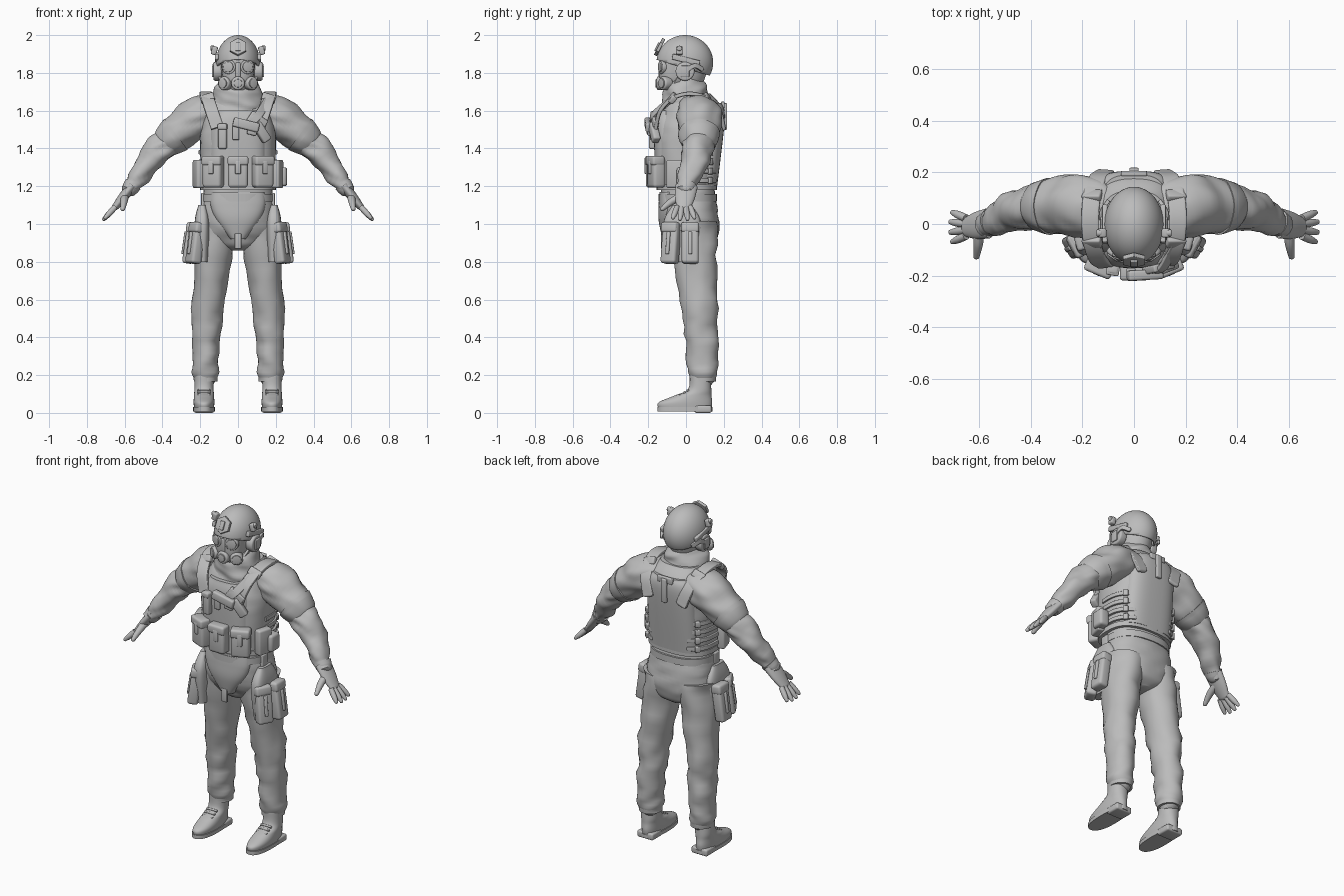
import bpy, bmesh, math
from mathutils import Vector, Matrix, noise

if "Cube" in bpy.data.objects:
    bpy.data.objects.remove(bpy.data.objects["Cube"], do_unlink=True)
grey = bpy.data.materials.new("plain_grey")
grey.use_nodes = True
grey.diffuse_color = (.5, .5, .5, 1)
grey.node_tree.nodes["Principled BSDF"].inputs["Base Color"].default_value = grey.diffuse_color
made = []
X, Y, Z = Matrix.Identity(3)
FRONT = -Y

def finish(name, bm, pair=False):
    """Turn a bmesh into an object, mirrored across x when it is a pair."""
    bmesh.ops.recalc_face_normals(bm, faces=bm.faces)
    mesh = bpy.data.meshes.new(name)
    bm.to_mesh(mesh)
    bm.free()
    mesh.materials.append(grey)
    part = bpy.data.objects.new(name, mesh)
    bpy.context.collection.objects.link(part)
    if pair:
        part.modifiers.new("Mirror", 'MIRROR').use_mirror_merge = False
    made.append(part)
    return part

def spline(rows, steps=10):
    """Smooth interpolation through section rows."""
    rows = [Vector(row) for row in rows]
    padded = [rows[0], *rows, rows[-1]]
    result = []
    for before, start, end, after in zip(padded, rows, rows[1:], padded[3:]):
        for step in range(steps):
            t = step / steps
            leave, arrive = (end - before) / 2, (after - start) / 2
            result.append(start.lerp(end, t * t * (3 - 2 * t)) + leave * t * (1 - t) ** 2 - arrive * t * t * (1 - t))
    return result + [rows[-1]]

def loft(name, rings, pair, power, wrinkle, sides=48):
    """Skin rounded sections, each a centre with two half axes."""
    bm, loops = bmesh.new(), []
    for centre, a, b in rings:
        loop = []
        for k in range(sides):
            angle = math.tau * k / sides
            u, v = (math.copysign(abs(f(angle)) ** (2 / power), f(angle)) for f in (math.cos, math.sin))
            spoke = a * u + b * v
            point = centre + spoke
            fold = noise.noise(Vector((point.x + point.z, point.y, point.z * 2)) * 10)
            loop.append(bm.verts.new(point + spoke.normalized() * wrinkle * fold))
        loops.append(loop)
    for low, high in zip(loops, loops[1:]):
        for k in range(sides):
            bm.faces.new((low[k - 1], low[k], high[k], high[k - 1]))
    bm.faces.new(loops[0])
    bm.faces.new(loops[-1])
    return finish(name, bm, pair)

def stack(name, rows, x=0, power=2.4, wrinkle=0):
    """Level sections: height, y centre, half width, half depth."""
    rings = [(Vector((x, y, z)), X * wide, Y * deep) for z, y, wide, deep in spline(rows)]
    return loft(name, rings, x > 0, power, wrinkle)

def limb(name, joints, radii, deep=1.1, pair=True, power=2, wrinkle=0, side=Y):
    """Sections square to a path, closed with a rounded tip."""
    rows = spline([(*joint, radius) for joint, radius in zip(joints, radii)])
    path = [row.to_3d() for row in rows]
    rings = []
    for i, centre in enumerate(path):
        ahead = (path[min(i + 1, len(path) - 1)] - path[max(i - 1, 0)]).normalized()
        across = (side - ahead * side.dot(ahead)).normalized()
        rings.append((centre, across.cross(ahead) * rows[i].w, across * rows[i].w * deep))
    centre, a, b = rings[-1]
    for turn in (.5, 1, 1.4):
        rings.append((centre + ahead * a.length * math.sin(turn), a * math.cos(turn), b * math.cos(turn)))
    return loft(name, rings, pair, power, wrinkle)

def strap(name, points, width, side=X, pair=False, thick=.008):
    limb(name, points, [thick] * len(points), width / thick, pair, power=6, side=side)

def box(name, place, size, yaw=0, roll=0, pitch=0, pair=False):
    bm = bmesh.new()
    spin = Matrix.Rotation(yaw, 4, 'Z') @ Matrix.Rotation(roll, 4, 'Y') @ Matrix.Rotation(pitch, 4, 'X')
    bmesh.ops.create_cube(bm, size=1, matrix=Matrix.Translation(place) @ spin @ Matrix.Diagonal((*size, 1)))
    bmesh.ops.bevel(bm, geom=bm.edges[:], offset=min(size) / 4, segments=3, profile=.5, affect='EDGES')
    return finish(name, bm, pair)

def disc(name, place, facing, radius, depth, pair=False, sides=28):
    bm = bmesh.new()
    spin = Vector(facing).to_track_quat('Z', 'Y').to_matrix().to_4x4()
    bmesh.ops.create_cone(bm, cap_ends=True, segments=sides, radius1=radius, radius2=radius,
                          depth=depth, matrix=Matrix.Translation(place) @ spin)
    rims = [edge for edge in bm.edges if any(len(face.verts) > 4 for face in edge.link_faces)]
    bmesh.ops.bevel(bm, geom=rims, offset=depth / 5, segments=3, profile=.5, affect='EDGES')
    return finish(name, bm, pair)

def on_vest(degrees, height):
    """Point and outward yaw on the vest wall, counted from the front."""
    wide, deep, power = .2, .16, 2.6
    s, c = math.sin(math.radians(degrees)), math.cos(math.radians(degrees))
    reach = (abs(s / wide) ** power + abs(c / deep) ** power) ** (-1 / power)
    slope = [math.copysign(abs(q * reach / r) ** (power - 1) / r, q) for q, r in ((s, wide), (c, deep))]
    return Vector((s * reach, .01 - c * reach, height)), math.atan2(*slope)

def attach(name, degrees, height, size, lift, roll=0, pair=False):
    """Set a box on the vest wall, facing outward."""
    place, yaw = on_vest(degrees, height)
    box(name, place + Matrix.Rotation(yaw, 3, 'Z') @ FRONT * lift, size, yaw, roll, pair=pair)

# Trousers
hip, knee, ankle = Vector((.11, .035, 1)), Vector((.165, .075, .5)), Vector((.17, .09, .2))
stack("trouser_seat", [(1.18, .01, .18, .14), (1, .025, .2, .15), (.9, .04, .14, .12), (.86, .04, .04, .07)], wrinkle=.008)
limb("trouser_legs", [hip, knee, ankle], [.11, .08, .066], 1.15, wrinkle=.016)
stack("trouser_hems", [(z, ankle.y, .064, .07) for z in (.165, .21)], ankle.x, 2, .006)
# Boots
foot = ankle.x + .01
stack("boots", [(.02, -.005, .052, .14), (.055, -.003, .055, .142), (.09, .035, .053, .1), (.125, .072, .051, .062),
                (.2, .075, .05, .055)], foot, 2.2)
stack("boot_soles", [(z, -.006, .057, .146) for z in (.008, .03)], foot)
box("boot_heels", (foot, .09, .02), (.105, .09, .04), pair=True)
for i in range(3):
    box("boot_laces", (foot, -.03 + i / 50, .095 + i / 80), (.07, .012, .012), pitch=.6, pair=True)

# Vest, belt and collar
stack("vest", [(1.18, 0, .19, .15), (1.45, .01, .2, .17), (1.6, .035, .17, .16), (1.69, .03, .12, .1)],
      power=2.6, wrinkle=.004)
stack("vest_hem", [(z, .005, .2, .16) for z in (1.18, 1.21)], power=2.6)
stack("belt", [(z, .01, .19, .155) for z in (1.12, 1.16)])
stack("collar", [(1.58, .01, .16, .14), (1.67, 0, .135, .125), (1.73, -.005, .115, .11), (1.77, 0, .08, .08)],
      power=2, wrinkle=.015)
stack("front_plate", [(1.2, -.07, .15, .09), (1.5, -.07, .15, .1), (1.6, -.06, .11, .09)], power=3)
stack("back_plate", [(1.2, .08, .16, .085), (1.55, .1, .155, .105), (1.64, .09, .12, .1)], power=3)
attach("back_yoke", 180, 1.63, (.1, .02, .035), .025)
attach("drag_handle", 180, 1.57, (.035, .02, .14), .038)
arch = []
for turn in (math.pi * k / 6 for k in range(7)):
    rise = math.sin(turn)
    arch.append(Vector((.11 + .06 * rise, .02 - .18 * math.cos(turn), 1.51 + .18 * rise)))
strap("shoulder_straps", arch, .034, pair=True, thick=.011)
for place, pitch in ((arch[2], .9), (arch[4], -.9)):
    box("strap_buckles", place, (.075, .045, .03), roll=.3, pitch=pitch, pair=True)

# Side webbing
for i in range(4):
    height = 1.23 + i / 20
    strap("side_webbing", [on_vest(angle, height)[0] for angle in range(80, 150, 15)], .012, Z, True)
    attach("webbing_loops", 125, height, (.03, .02, .035), .006, pair=True)
# Chest pouches
for angle in (-40, 0, 40):
    attach("magazine_pouch", angle, 1.275, (.105, .07, .165), .028)
    attach("pouch_flap", angle, 1.335, (.11, .07, .05), .034)
    attach("pouch_tab", angle, 1.3, (.03, .02, .07), .06)
attach("side_pouches", 72, 1.265, (.09, .045, .15), .016, pair=True)
attach("utility_pouch", 85, 1.25, (.08, .06, .1), .03)
# Chest gear
attach("radio", -26, 1.465, (.045, .04, .135), .03)
attach("radio_cap", -26, 1.515, (.05, .04, .03), .035)
attach("chest_tab", -4, 1.49, (.035, .02, .09), .03)
attach("sidearm_body", 14, 1.525, (.14, .04, .05), .048, .25)
attach("sidearm_guard", 24, 1.495, (.05, .03, .05), .045, .25)
attach("sidearm_grip", 38, 1.485, (.05, .04, .11), .035, -.6)
attach("holster_panel", 30, 1.535, (.1, .03, .09), .028, .6)
strap("holster_strap", [(.06, -.185, 1.53), (.11, -.17, 1.58), arch[2]], .022, X - Z)

# Groin guard
stack("groin_guard", [(1.17, -.09, .14, .05), (1.1, -.09, .145, .055), (1.02, -.09, .115, .055), (.92, -.085, .04, .04)])
box("guard_tongue", (0, -.125, .91), (.036, .014, .08))
# Thigh rigs
stack("thigh_panels", [(1.1, -.02, .02, .05), (1, -.02, .04, .1), (.8, -.02, .03, .08)], .19, 3)
for x, y, yaw in ((.225, -.08, -.5), (.252, .022, 0)):
    pouch = Vector((x, y, .9))
    box("thigh_pouches", pouch, (.06, .09, .22), yaw, -.14, pair=True)
    box("thigh_pouch_lids", pouch + Z * .08 - X * .01, (.065, .095, .055), yaw, -.14, pair=True)
    box("thigh_pouch_tabs", pouch + Matrix.Rotation(yaw, 3, 'Z') @ X * .03, (.02, .02, .12), yaw, -.14, pair=True)
box("belt_hangers", (.185, -.02, 1.1), (.02, .05, .13), pair=True)

# Arms
neck, shoulder, sleeve = Vector((.1, .05, 1.6)), Vector((.2, .07, 1.57)), Vector((.35, .07, 1.458))
elbow, wrist, knuckle = Vector((.43, .06, 1.38)), Vector((.57, 0, 1.19)), Vector((.65, -.012, 1.09))
limb("upper_sleeves", [neck, shoulder, sleeve], [.09, .11, .09], wrinkle=.014)
limb("sleeve_cuffs", [shoulder.lerp(sleeve, .85), sleeve], [.1, .095], wrinkle=.008)
limb("forearms", [shoulder.lerp(sleeve, .7), elbow, wrist], [.08, .074, .042], wrinkle=.02)
limb("wrist_cuffs", [elbow.lerp(wrist, .9), wrist], [.047, .044])
# Gloved hands, fingers fanned about the middle
limb("palms", [elbow.lerp(wrist, .95), wrist.lerp(knuckle, .5), knuckle], [.028, .025, .018], 2.1)
for i in range(4):
    fan = i - 1.5
    base = knuckle - Y * .023 * fan
    reach = Vector((.06, -.017 * fan, -.065)) * (1 - .06 * fan * fan)
    limb("fingers", [base, base + reach * .6, base + reach], [.015, .015, .01], 1)
thumb = wrist.lerp(knuckle, .35)
limb("thumbs", [thumb, thumb + Vector((.005, -.07, -.035)), Vector((.61, -.125, 1.08))], [.022, .019, .012], 1, side=X)

# Head and breathing mask
stack("head", [(1.7, -.01, .07, .08), (1.82, -.01, .095, .12), (1.95, -.01, .07, .08)], power=2)
stack("face_mask", [(1.71, -.06, .05, .06), (1.77, -.07, .08, .07), (1.88, -.06, .09, .08)])
eye, port, gaze, cheek = Vector((.047, -.123, 1.832)), Vector((0, -.13, 1.745)), FRONT + X / 3, FRONT + X * .7
disc("lens_frames", eye, gaze, .038, .026, True)
disc("lenses", eye + gaze * .009, gaze, .028, .02, True)
box("nose_bridge", port + Z * .07, (.026, .03, .08))
disc("voice_port", port, FRONT, .036, .05)
disc("voice_port_cap", port + FRONT * .024, FRONT, .022, .014)
filters = port + Vector((.066, .022, 0))
disc("filters", filters, cheek, .036, .05, True)
disc("filter_caps", filters + cheek * .02, cheek, .026, .014, True)
strap("chin_straps", [(.1, .01, 1.85), (.098, -.03, 1.78), (.07, -.07, 1.72)], .012, Y, True)

# Helmet: a dome trimmed by a tilted plane
bm = bmesh.new()
bmesh.ops.create_uvsphere(bm, u_segments=48, v_segments=28, radius=1, matrix=Matrix.Translation((0, -.006, 1.855))
                          @ Matrix.Diagonal((.116, .15, .145, 1)))
bmesh.ops.bisect_plane(bm, geom=bm.verts[:] + bm.edges[:] + bm.faces[:], plane_co=(0, -.15, 1.868),
                       plane_no=Z + Y * .3, clear_inner=True)
finish("helmet", bm).modifiers.new("Shell", 'SOLIDIFY').thickness = .012
box("helmet_rails", (.113, 0, 1.868), (.02, .15, .03), pitch=-.25, pair=True)
box("rail_mounts", (.125, -.035, 1.918), (.03, .035, .045), roll=-.25, pair=True)
disc("mount_knobs", (.135, -.035, 1.93), X, .014, .02, True)
crest = Vector((0, -.14, 1.937))
disc("front_mount", crest, FRONT + Z / 2, .05, .018, sides=6)
box("front_mount_clip", crest + FRONT * .01, (.028, .016, .05), pitch=-.45)
# Headset
ear = Vector((.108, -.005, 1.808))
disc("ear_cups", ear, X, .05, .045, True)
box("ear_cup_plates", ear + X * .022, (.016, .045, .06), pair=True)
strap("headset_arms", [ear + X * .02, ear + Vector((.018, .05, .03)), ear + Vector((-.005, .09, .01))], .012, Z, True)

# Smooth shading with crisp edges
bpy.ops.object.select_all(action='DESELECT')
for part in made:
    part.select_set(True)
bpy.context.view_layer.objects.active = made[0]
bpy.ops.object.shade_smooth_by_angle(angle=math.radians(40))
